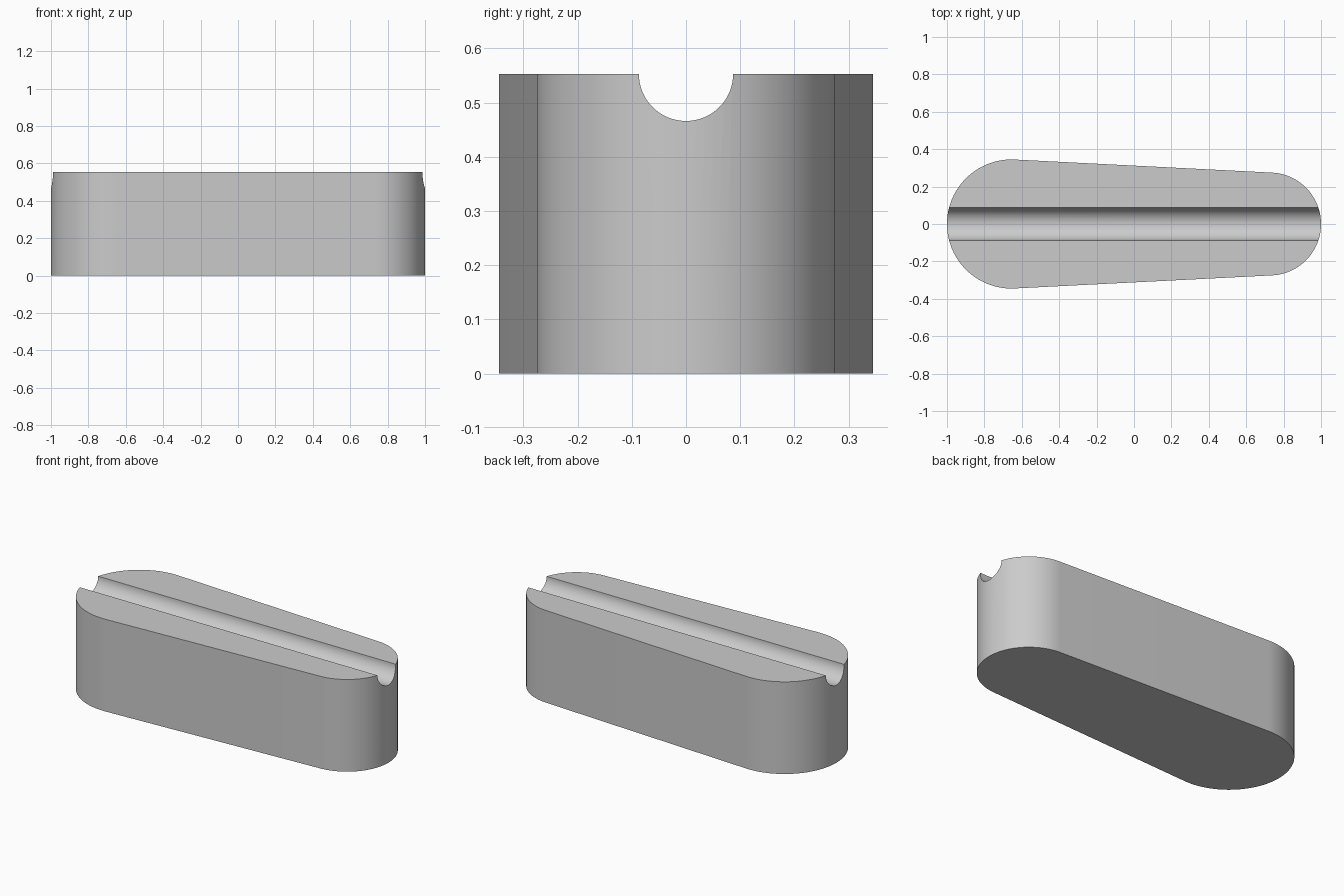
import bpy, bmesh
from math import asin, cos, sin, pi

cube = bpy.data.objects.get("Cube")
if cube:
    bpy.data.objects.remove(cube, do_unlink=True)

HEIGHT = 0.553
BIG_R, SMALL_R, GROOVE_R = 0.345, 0.275, 0.087
BIG_X, SMALL_X = BIG_R - 1, 1 - SMALL_R
STEPS = 48

grey = bpy.data.materials.new("light grey")
grey.use_nodes = True
colour = (0.6, 0.6, 0.6, 1)
grey.diffuse_color = colour
grey.node_tree.nodes["Principled BSDF"].inputs["Base Color"].default_value = colour


def arc(cx, radius, start, end):
    angles = [start + (end - start) * i / STEPS for i in range(STEPS + 1)]
    return [(cx + radius * cos(a), radius * sin(a)) for a in angles]


# Tapered body: two end arcs joined by their common tangents
tangent = pi / 2 - asin((BIG_R - SMALL_R) / (SMALL_X - BIG_X))
outline = arc(SMALL_X, SMALL_R, -tangent, tangent)
outline += arc(BIG_X, BIG_R, tangent, 2 * pi - tangent)

bm = bmesh.new()
base = bm.faces.new([bm.verts.new((x, y, 0)) for x, y in outline])
top = bmesh.ops.extrude_face_region(bm, geom=[base])["geom"]
bmesh.ops.translate(bm, vec=(0, 0, HEIGHT),
                    verts=[v for v in top if isinstance(v, bmesh.types.BMVert)])
bmesh.ops.recalc_face_normals(bm, faces=bm.faces)
mesh = bpy.data.meshes.new("tapered_block")
bm.to_mesh(mesh)
bm.free()
block = bpy.data.objects.new("tapered_block", mesh)
bpy.context.collection.objects.link(block)
mesh.materials.append(grey)

# Round groove along the top
bpy.ops.mesh.primitive_cylinder_add(vertices=64, radius=GROOVE_R, depth=3,
                                    location=(0, 0, HEIGHT), rotation=(0, pi / 2, 0))
cutter = bpy.context.object
cutter.name = "groove_cutter"
cutter.hide_render = True
cutter.data.materials.append(grey)

bpy.ops.object.select_all(action="DESELECT")
block.select_set(True)
bpy.context.view_layer.objects.active = block
groove = block.modifiers.new("groove", "BOOLEAN")
groove.operation = "DIFFERENCE"
groove.solver = "EXACT"
groove.object = cutter
bpy.ops.object.modifier_apply(modifier=groove.name)
bpy.data.objects.remove(cutter, do_unlink=True)
bpy.ops.object.shade_smooth_by_angle(angle=pi / 6)
